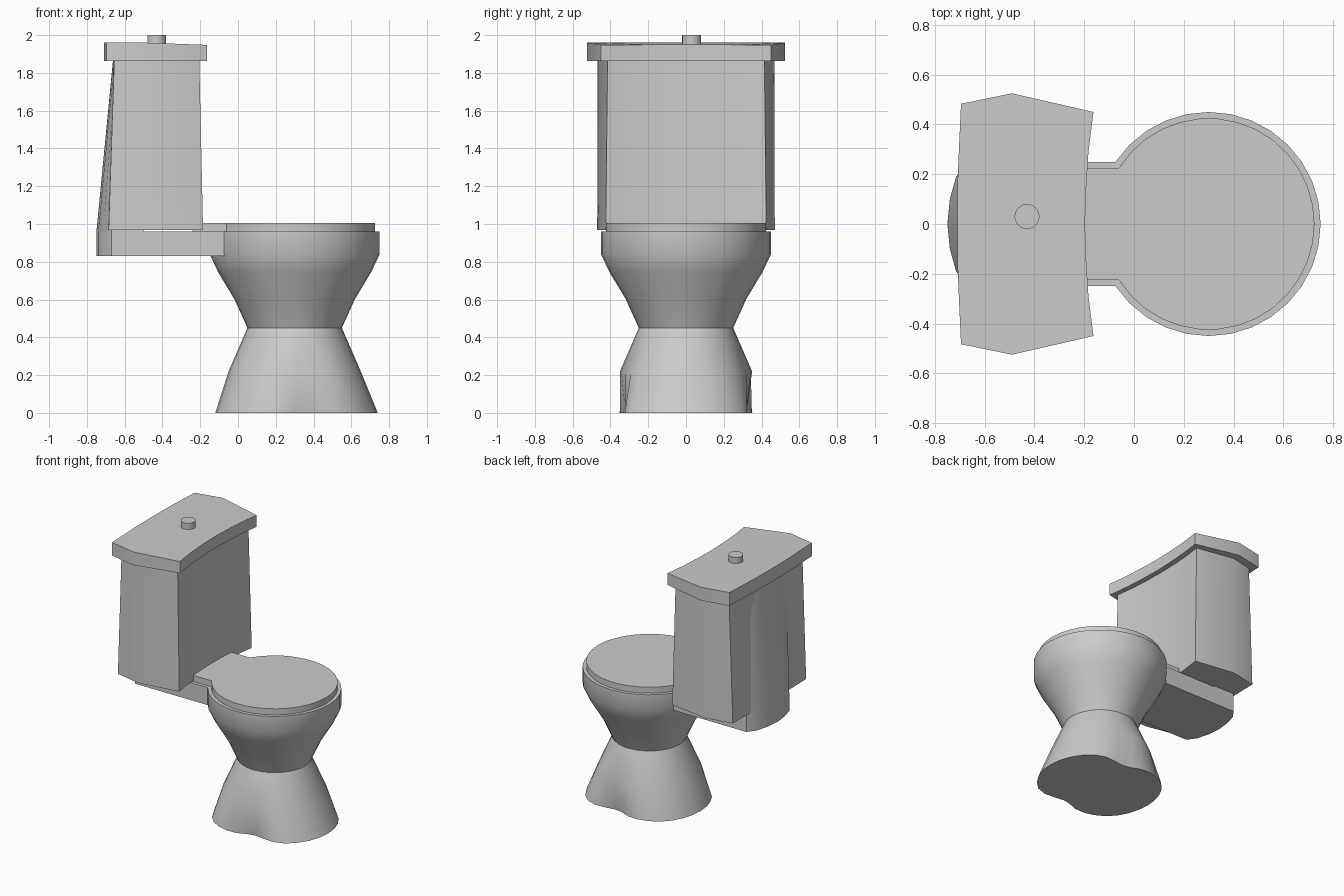
import bpy, bmesh
from math import sin, cos, pi, asin, radians

if "Cube" in bpy.data.objects:
    bpy.data.objects.remove(bpy.data.objects["Cube"])

CX, N = 0.3, 32  # bowl centre and number of sides


def loft(name, rings, angle=30):
    """Skin a stack of equal-length closed rings and cap both ends."""
    bm = bmesh.new()
    vs = [[bm.verts.new(p) for p in r] for r in rings]
    n = len(rings[0])
    for a, b in zip(vs, vs[1:]):
        for i in range(n):
            j = (i + 1) % n
            bm.faces.new((a[i], a[j], b[j], b[i]))
    bm.faces.new(vs[0][::-1])
    bm.faces.new(vs[-1])
    bmesh.ops.recalc_face_normals(bm, faces=bm.faces)
    me = bpy.data.meshes.new(name)
    bm.to_mesh(me)
    bm.free()
    ob = bpy.data.objects.new(name, me)
    bpy.context.collection.objects.link(ob)
    bpy.ops.object.select_all(action='DESELECT')
    ob.select_set(True)
    bpy.context.view_layer.objects.active = ob
    bpy.ops.object.shade_smooth_by_angle(angle=radians(angle))
    return ob


def circle(r, z, cx=CX, cy=0.0, n=N):
    return [(cx + r * cos(2 * pi * i / n), cy + r * sin(2 * pi * i / n), z) for i in range(n)]


def mirrored(half, z):
    """Half outline running from front centre to back centre (y >= 0), mirrored in y."""
    pts = half + [(x, -y) for x, y in half[-2:0:-1]]
    return [(x, y, z) for x, y in pts]


# pedestal: round neck flaring into a foot with dented sides
foot = [.44, .44, .437, .43, .42, .39, .345, .315, .32, .355, .38, .40, .415, .42, .42, .42, .42]
foot_half = [(CX + r * cos(pi * i / 16), r * sin(pi * i / 16)) for i, r in enumerate(foot)]
loft("pedestal", [mirrored(foot_half, 0), circle(.35, .22), circle(.25, .45)], 40)

# bowl
loft("bowl", [circle(r, z) for r, z in
              [(.25, .45), (.318, .6), (.405, .745), (.45, .84), (.45, .96)]])

# shelf from the bowl back under the tank, with a rounded back end
back_arc = [(-.67, .25), (-.715, .19), (-.74, .10), (-.75, 0)]
shelf = [(-.05, 0), (-.05, .25)] + back_arc
loft("tank_shelf", [mirrored(shelf, .83), mirrored(shelf, .96)])

# bulge on the back of the tank, fading out towards the top
bulge_low = [(-.5, 0), (-.5, .25)] + back_arc
bulge_top = [(-.5, 0), (-.5, .25), (-.645, .25), (-.655, .19), (-.66, .10), (-.662, 0)]
loft("tank_back_bulge", [mirrored(bulge_low, .955), mirrored(bulge_top, 1.865)])

# closed seat: disc with a straight-sided hinge end
R, W = .425, .225
a0 = pi - asin(W / R)
seat = [(CX + R * cos(a0 * i / 14), R * sin(a0 * i / 14)) for i in range(15)]
seat += [(-.24, W), (-.24, 0)]
loft("seat", [mirrored(seat, .955), mirrored(seat, 1.005)])

# tank: concave front, pointed sides, slight taper
tank_low = [(-.22, 0), (-.215, .15), (-.204, .29), (-.185, .425), (-.49, .47),
            (-.685, .43), (-.69, .2), (-.69, 0)]
tank_top = [(-.235, 0), (-.231, .15), (-.222, .29), (-.205, .415), (-.49, .468),
            (-.655, .43), (-.66, .2), (-.66, 0)]
loft("tank", [mirrored(tank_low, .967), mirrored(tank_top, 1.87)])

# tank lid, drooping slightly towards the front corners
lid = [(-.197, 0), (-.192, .15), (-.183, .29), (-.163, .45), (-.49, .525),
       (-.695, .483), (-.708, .2), (-.71, 0)]
lid_top = [(x, y, 1.96 - .012 * max(0, (x + .49) / .33)) for x, y, _ in mirrored(lid, 0)]
loft("tank_lid", [mirrored(lid, 1.862), lid_top])

# flush button
loft("flush_button", [circle(.05, z, -.43, .03, 24) for z in (1.94, 2.0)])
